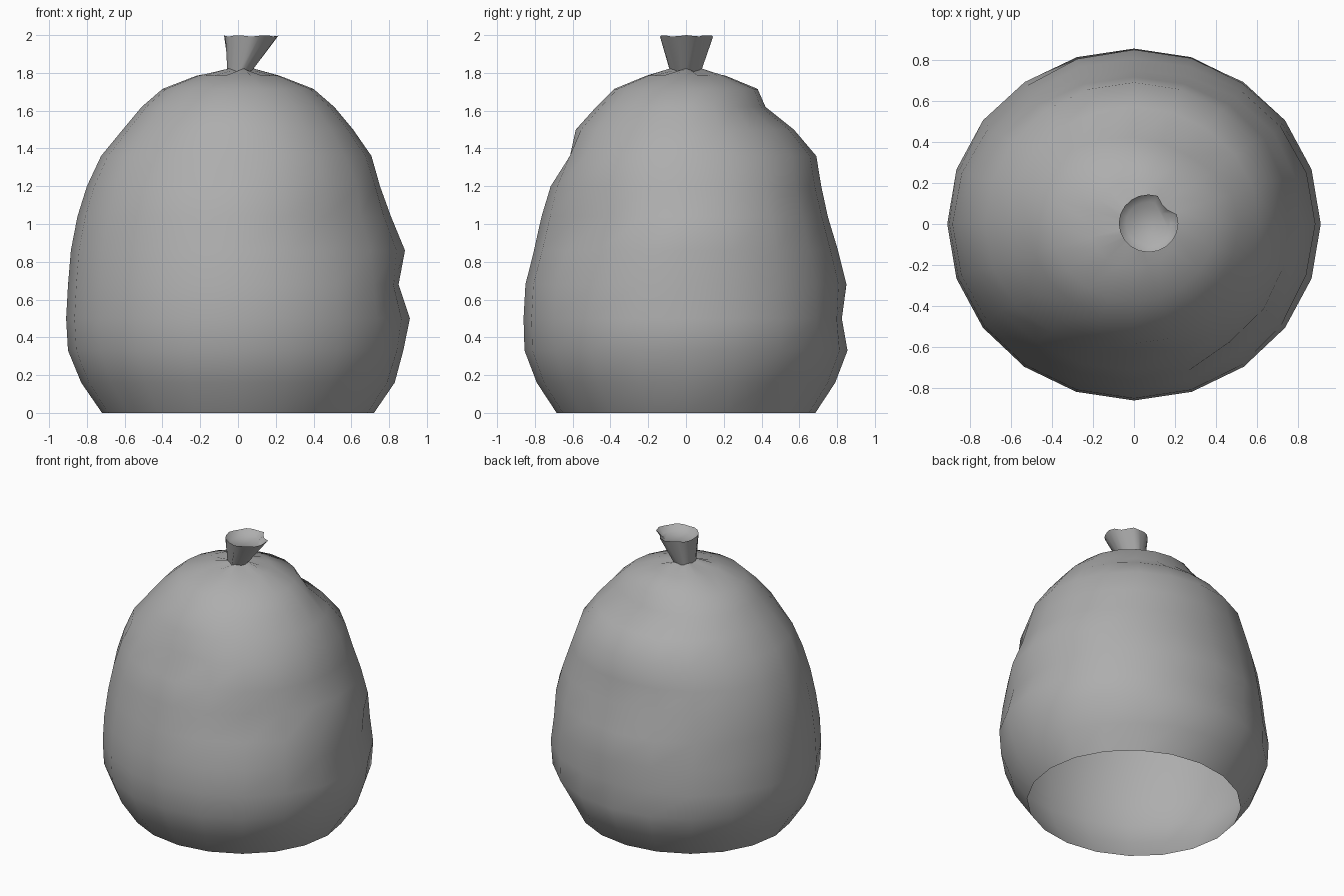
import bpy, bmesh
from math import sin, cos, radians, exp

if "Cube" in bpy.data.objects:
    bpy.data.objects.remove(bpy.data.objects["Cube"])

SIDES = 20

# rings of the sack body: height, half width in x, half depth in y
BODY = [(0, .72, .685), (.16, .83, .79), (.33, .90, .855), (.50, .91, .86),
        (.68, .90, .85), (.86, .885, .805), (1.04, .85, .765), (1.20, .80, .72),
        (1.36, .725, .69), (1.50, .61, .585), (1.62, .51, .475),
        (1.715, .40, .38), (1.785, .22, .21)]

# dents: direction (deg), height, spread (deg), spread in height, depth
DENTS = [(0, .71, 30, .07, .06), (-5, 1.06, 32, .09, .04),
         (0, 1.24, 32, .12, .05), (-48, .98, 18, .14, .06),
         (0, .30, 25, .07, .03), (90, .50, 25, .07, .035),
         (90, 1.58, 34, .06, .08), (92, 1.10, 30, .07, .03),
         (-92, 1.34, 26, .08, .08), (-125, 1.40, 20, .08, .03),
         (50, 1.60, 24, .07, .05), (135, .76, 22, .08, .05),
         (45, .18, 14, .08, .04), (-45, 1.36, 16, .08, .03)]


def dent(deg, z):
    total = 0
    for a, h, sa, sz, depth in DENTS:
        da = (deg - a + 180) % 360 - 180
        total += depth * exp(-(da / sa) ** 2 - ((z - h) / sz) ** 2)
    return total


def add_ring(bm, shape):
    return [bm.verts.new(shape(360 * i / SIDES)) for i in range(SIDES)]


def body_ring(z, rx, ry):
    def shape(deg):
        a = radians(deg)
        d = dent(deg, z)
        return ((rx - d) * cos(a), (ry - d) * sin(a), z)
    return shape


# gathered ring where the sack is tied
def tie_ring(deg):
    a = radians(deg)
    pleat = 1 + .14 * cos(5 * a + .6)
    return (.01 + .065 * pleat * cos(a), .08 * pleat * sin(a),
            1.815 + .008 * cos(5 * a))


# flared mouth above the tie, with a small notch at the back right
def mouth_ring(deg):
    a = radians(deg)
    r = .145 - (.03 if deg in (36, 54) else 0)
    return (.071 + r * cos(a), .003 + r * .97 * sin(a), 2 - .008 * sin(3 * a) ** 2)


# fold just inside the mouth
def inner_ring(deg):
    x, y, z = mouth_ring(deg)
    return (.06 + (x - .06) * .75, y * .75, 1.96)


bm = bmesh.new()
rings = [add_ring(bm, body_ring(*r)) for r in BODY]
rings += [add_ring(bm, s) for s in (tie_ring, mouth_ring, inner_ring)]
for low, high in zip(rings, rings[1:]):
    for i in range(SIDES):
        j = (i + 1) % SIDES
        bm.faces.new((low[i], low[j], high[j], high[i]))
bm.faces.new(rings[-1])           # mouth is closed, underside stays open
bm.normal_update()

mesh = bpy.data.meshes.new("tied_sack")
bm.to_mesh(mesh)
bm.free()
sack = bpy.data.objects.new("tied_sack", mesh)
bpy.context.collection.objects.link(sack)
bpy.context.view_layer.objects.active = sack
sack.select_set(True)
bpy.ops.object.shade_smooth_by_angle(angle=radians(60))

# darker grey plastic
plastic = bpy.data.materials.new("grey_plastic")
plastic.diffuse_color = (.42, .42, .42, 1)
plastic.use_nodes = True
plastic.node_tree.nodes["Principled BSDF"].inputs["Base Color"].default_value = plastic.diffuse_color
mesh.materials.append(plastic)
